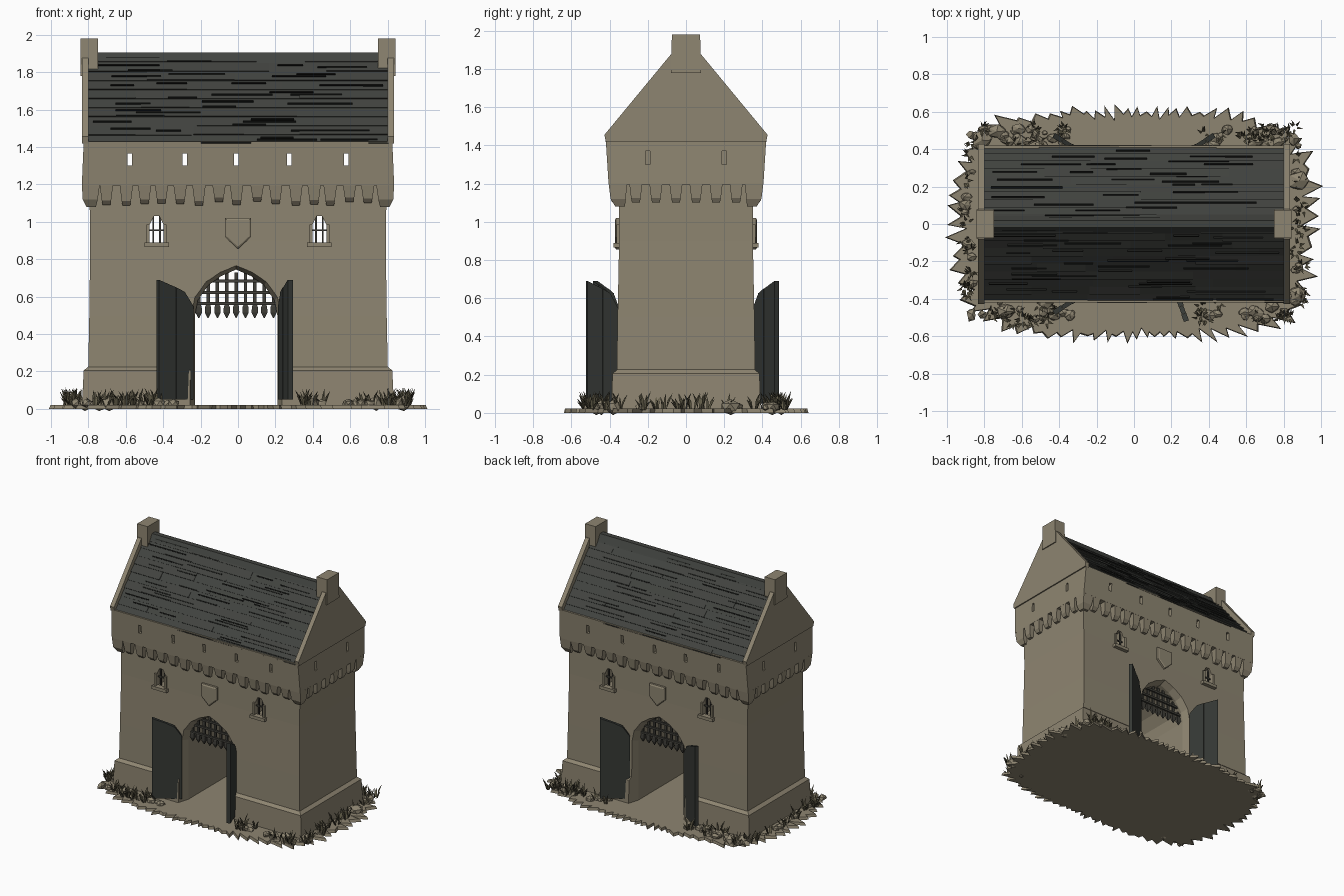
import bpy, bmesh, math, random
from mathutils import Vector

random.seed(7)
old = bpy.data.objects.get("Cube")
if old:
    bpy.data.objects.remove(old, do_unlink=True)


def material(name, r, g, b):
    m = bpy.data.materials.new(name)
    m.use_nodes = True
    m.diffuse_color = (r, g, b, 1)
    node = next(n for n in m.node_tree.nodes if n.type == 'BSDF_PRINCIPLED')
    node.inputs["Base Color"].default_value = (r, g, b, 1)
    node.inputs["Roughness"].default_value = 0.9
    return m


STONE = material("warm stone", 0.27, 0.235, 0.165)
EARTH = material("dry earth", 0.27, 0.235, 0.165)
ROOF = material("slate roof", 0.053, 0.056, 0.05)
GAP = material("dark slate gap", 0.016, 0.017, 0.015)
WOOD = material("dark door wood", 0.036, 0.04, 0.035)
IRON = material("dark iron", 0.05, 0.048, 0.04)
GRASS = material("dry grass", 0.13, 0.115, 0.07)
SIDES = (-1, 1)


def loft(bm, rings):
    """Skin a closed solid through rings of equal point count."""
    loops = [[bm.verts.new(p) for p in ring] for ring in rings]
    faces = [bm.faces.new(loops[0]), bm.faces.new(loops[-1])]
    for a, b in zip(loops, loops[1:]):
        for i in range(len(a)):
            j = (i + 1) % len(a)
            faces.append(bm.faces.new((a[i], a[j], b[j], b[i])))
    bmesh.ops.recalc_face_normals(bm, faces=faces)


def rect(x, y, hx, hy, z):
    return [(x - hx, y - hy, z), (x + hx, y - hy, z), (x + hx, y + hy, z), (x - hx, y + hy, z)]


def box(bm, x, y, z0, z1, hx, hy):
    loft(bm, [rect(x, y, hx, hy, z0), rect(x, y, hx, hy, z1)])


def prism_y(bm, pts, y0, y1):
    loft(bm, [[(x, y, z) for x, z in pts] for y in (y0, y1)])


def prism_x(bm, pts, x0, x1):
    loft(bm, [[(x, y, z) for y, z in pts] for x in (x0, x1)])


def finish(bm, name, mat):
    me = bpy.data.meshes.new(name)
    bm.to_mesh(me)
    bm.free()
    ob = bpy.data.objects.new(name, me)
    bpy.context.collection.objects.link(ob)
    if mat:
        me.materials.append(mat)
    return ob


def carve(ob, cutter):
    cutter.hide_render = True
    mod = ob.modifiers.new("openings", 'BOOLEAN')
    mod.operation, mod.solver, mod.object = 'DIFFERENCE', 'EXACT', cutter
    bpy.context.view_layer.objects.active = ob
    bpy.ops.object.modifier_apply(modifier=mod.name)


# Gate passage and window openings
half = [(0.22, -0.1), (0.22, 0.5), (0.205, 0.58), (0.15, 0.66), (0.08, 0.71)]
arch = half + [(0, 0.745)] + [(-x, z) for x, z in reversed(half)]
window = [(-0.04, 0.885), (0.04, 0.885), (0.04, 0.98), (0.015, 1.03), (-0.015, 1.03), (-0.04, 0.98)]
bm = bmesh.new()
loft(bm, [[(x * s - 0.01, y, z * (1 + (s - 1) * 0.4)) for x, z in arch]
          for y, s in ((-0.42, 1.16), (-0.3, 1), (0.3, 1), (0.42, 1.16))])
for s in SIDES:
    prism_y(bm, [(x + s * 0.435, z) for x, z in window], -0.6, 0.6)
gate_cutter = finish(bm, "gate_cutter", None)

# Main walls and plinth
bm = bmesh.new()
loft(bm, [rect(0, 0, hx, hy, z) for hx, hy, z in
          ((0.805, 0.365, 0.01), (0.795, 0.358, 0.5), (0.79, 0.35, 0.9), (0.795, 0.35, 1.21))])
walls = finish(bm, "main_walls", STONE)
bm = bmesh.new()
loft(bm, [rect(0, 0, hx, hy, z) for hx, hy, z in
          ((0.835, 0.39, 0.005), (0.825, 0.385, 0.205), (0.79, 0.35, 0.235))])
plinth = finish(bm, "plinth", STONE)
for part in (walls, plinth):
    carve(part, gate_cutter)

# Overhanging upper storey with arrow slits
bm = bmesh.new()
for x in (-0.58, -0.285, -0.01, 0.275, 0.58):
    box(bm, x, 0, 1.3, 1.365, 0.012, 0.7)
for s in SIDES:
    for y in (-0.2, 0.2):
        box(bm, s * 0.84, y, 1.3, 1.37, 0.05, 0.011)
slit_cutter = finish(bm, "slit_cutter", None)
bm = bmesh.new()
loft(bm, [rect(0, 0, 0.835, 0.405, 1.195), rect(0, 0, 0.825, 0.42, 1.43)])
carve(finish(bm, "upper_storey", STONE), slit_cutter)
for cutter in (gate_cutter, slit_cutter):
    bpy.data.objects.remove(cutter, do_unlink=True)

# Corbels under the overhang, with bigger ones on the corners
bm = bmesh.new()
for s in SIDES:
    for i in range(15):
        x, d = (i - 7) * 0.1 + random.uniform(-0.01, 0.01), random.uniform(-0.015, 0.01)
        loft(bm, [rect(x, s * 0.35, 0.02, 0.02, 1.1 + d), rect(x, s * 0.36, 0.025, 0.032, 1.125 + d),
                  rect(x, s * 0.365, 0.036, 0.04, 1.2)])
    for i in range(6):
        y = (i - 2.5) * 0.105
        loft(bm, [rect(s * 0.795, y, 0.02, 0.02, 1.1), rect(s * 0.8, y, 0.03, 0.025, 1.125),
                  rect(s * 0.8, y, 0.035, 0.034, 1.2)])
    for t in SIDES:
        loft(bm, [rect(s * 0.785, t * 0.345, 0.025, 0.025, 1.08), rect(s * 0.79, t * 0.355, 0.04, 0.04, 1.12),
                  rect(s * 0.787, t * 0.357, 0.048, 0.048, 1.2)])
finish(bm, "corbels", STONE)

# Gable walls with chimney caps
bm = bmesh.new()
slope = [(0.42, 1.42), (0.427, 1.455), (0.08, 1.875)]
gable = slope + [(-y, z) for y, z in reversed(slope)]
for s in SIDES:
    prism_x(bm, gable, s * 0.8, s * 0.835)
    loft(bm, [rect(s * 0.795, 0, 0.048, 0.078, 1.78), rect(s * 0.795, 0, 0.046, 0.074, 1.98)])
finish(bm, "gables_and_chimneys", STONE)

# Roof body, overlapping slate courses and dark gaps
bm = bmesh.new()
prism_x(bm, [(-0.415, 1.41), (0.415, 1.41), (0, 1.895)], -0.81, 0.81)
gaps = bmesh.new()
COURSES = 10
for s in SIDES:
    def at(t, lift):
        return (s * (0.412 * (1 - t) + 0.76 * lift), 1.412 + 0.485 * t + 0.65 * lift)
    for c in range(COURSES):
        t0, t1 = c / COURSES, (c + 1.15) / COURSES
        x = -0.805
        while x < 0.805:
            end = x + random.uniform(0.25, 0.6)
            end = 0.805 if end > 0.7 else end
            h = random.uniform(0.006, 0.014)
            prism_x(bm, [at(t0, -0.004), at(t0, h), at(min(t1, 1), 0.003), at(min(t1, 1), -0.004)], x, end)
            x = end
        for k in range(4):
            a, w = random.uniform(-0.78, 0.45), random.uniform(0.1, 0.35)
            t = t0 + random.choice((0, 0.035, 0.06)) + 0.002
            if t < 0.94:
                prism_x(gaps, [at(t, 0.005), at(t, 0.015), at(t + 0.011, 0.015), at(t + 0.011, 0.005)], a, a + w)
prism_x(bm, [(-0.05, 1.85), (-0.02, 1.905), (0.02, 1.905), (0.05, 1.85)], -0.8, 0.8)
finish(bm, "slate_roof", ROOF)
finish(gaps, "roof_gaps", GAP)

# Shields, window sills and window bars on both faces
bm, bars = bmesh.new(), bmesh.new()
shield = [(-0.07, 1.02), (0.07, 1.02), (0.07, 0.92), (0, 0.855), (-0.07, 0.92)]
for s in SIDES:
    loft(bm, [[(x * k, s * y, 0.94 + (z - 0.94) * k) for x, z in shield]
              for y, k in ((0.34, 1), (0.366, 1), (0.372, 0.86))])
    for t in SIDES:
        box(bm, t * 0.435, s * 0.358, 0.865, 0.89, 0.065, 0.022)
        for e in SIDES:
            box(bm, t * 0.435 + e * 0.045, s * 0.355, 0.89, 0.985, 0.008, 0.01)
        for dx in (-0.018, 0.018):
            box(bars, t * 0.435 + dx, s * 0.33, 0.88, 1.04, 0.005, 0.005)
        box(bars, t * 0.435, s * 0.33, 0.95, 0.96, 0.045, 0.005)
finish(bm, "shields_and_sills", STONE)
finish(bars, "window_bars", IRON)

# Raised portcullises with pointed tips
bm = bmesh.new()
for s in SIDES:
    y = s * 0.27
    for i in range(9):
        x = -0.01 + (i - 4) * 0.05
        loft(bm, [rect(x, y, hx, hx * 0.7, z) for hx, z in
                  ((0.002, 0.485), (0.017, 0.515), (0.016, 0.545), (0.009, 0.56), (0.009, 0.73))])
    for z in (0.555, 0.615, 0.675):
        box(bm, -0.01, y + s * 0.01, z, z + 0.016, 0.225, 0.008)
finish(bm, "portcullises", IRON)

# Open doors: hinge point, then free edge
doors = {"front_right_door": ((-0.245, -0.36), (-0.43, -0.475)), "front_left_door": ((0.225, -0.36), (0.28, -0.52)),
         "back_right_door": ((-0.245, 0.36), (-0.43, 0.475)), "back_left_door": ((0.245, 0.36), (0.43, 0.475))}
for name, (hinge, free) in doors.items():
    bm = bmesh.new()
    a, b = Vector(hinge), Vector(free)
    n = (b - a).normalized().orthogonal() * 0.014
    tops = (0.55, 0.625, 0.65, 0.67, 0.69)
    for i in range(4):
        p, q = a.lerp(b, i / 4), a.lerp(b, (i + 0.98) / 4)
        k = n * (1 if i % 2 else 0.85)
        loft(bm, [[(*(p + o), 0.05), (*(q + o), 0.05), (*(q + o), tops[i + 1]), (*(p + o), tops[i])]
                  for o in (k, -k)])
    finish(bm, name, WOOD)


# Ragged ground slab
def edge(angle, k):
    c, d = math.cos(angle), math.sin(angle)
    r = 1 / (abs(c / 0.95) ** 4 + abs(d / 0.6) ** 4) ** 0.25
    return r * c * k, r * d * k


bm = bmesh.new()
COUNT = 150
ring = []
for i in range(COUNT):
    k = random.uniform(1.0, 1.07) if i % 2 else random.uniform(0.93, 0.99)
    ring.append(edge(2 * math.pi * (i + random.uniform(-0.4, 0.4)) / COUNT, k))
for z in (1.0,):
    loft(bm, [[(x, y, 0.0) for x, y in ring], [(x * 0.99, y * 0.99, 0.022) for x, y in ring]])
finish(bm, "ground", EARTH)

# Rocks and grass hugging the foot of the walls
rocks, grass = bmesh.new(), bmesh.new()


def foot_point(spread):
    s = random.choice(SIDES)
    if random.random() < 0.7:
        return random.choice(SIDES) * random.uniform(0.34, 0.87), s * (0.42 + random.uniform(0, spread))
    return s * (0.86 + random.uniform(0, spread * 0.5)), random.uniform(-0.42, 0.42)


for i in range(95):
    x, y = foot_point(0.09)
    size = random.uniform(0.015, 0.038) if i > 5 else 0.052
    made = bmesh.ops.create_icosphere(rocks, subdivisions=1, radius=size)["verts"]
    sx, sy = random.uniform(0.8, 1.3), random.uniform(0.7, 1.1)
    for v in made:
        v.co = Vector((x + v.co.x * sx, y + v.co.y * sy, 0.03 + v.co.z * 0.8)) * random.uniform(0.99, 1.01)
for i in range(85):
    x, y = foot_point(0.11)
    for b in range(5):
        ang, h = random.uniform(0, 2 * math.pi), random.uniform(0.04, 0.1)
        d = Vector((math.cos(ang), math.sin(ang), 0))
        w, base = Vector((-d.y, d.x, 0)) * 0.006, Vector((x, y, 0.015)) + d * 0.012
        mid, tip = base + d * 0.008 + Vector((0, 0, h * 0.6)), base + d * 0.032 + Vector((0, 0, h))
        v = [grass.verts.new(p) for p in (base - w, base + w, mid + w, tip, mid - w)]
        grass.faces.new(v)
finish(rocks, "rocks", STONE)
finish(grass, "grass", GRASS)
